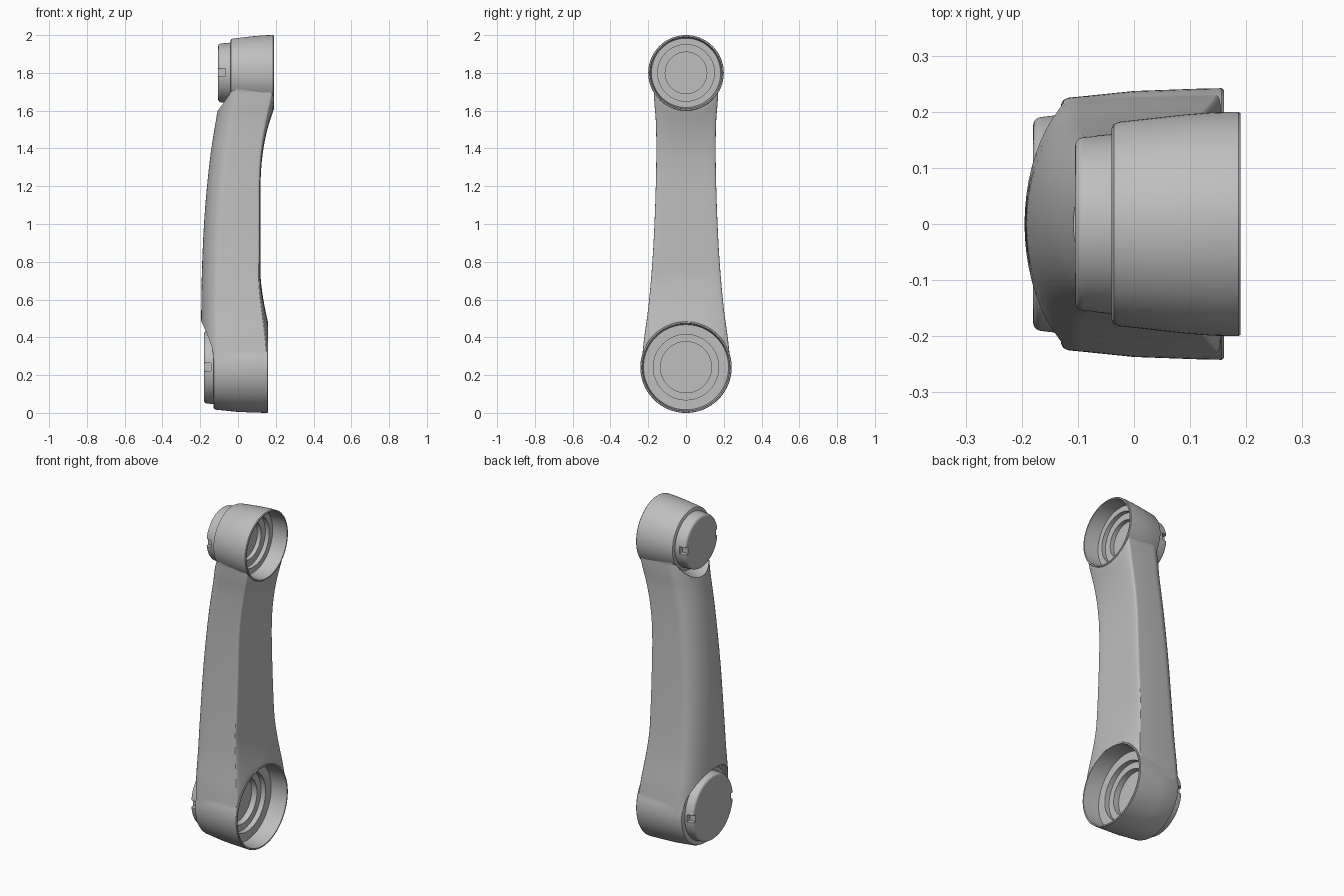
import bpy, bmesh, math
from mathutils import Vector

cube = bpy.data.objects.get("Cube")
if cube:
    bpy.data.objects.remove(cube, do_unlink=True)

grey = bpy.data.materials.new("light_grey_shell")
grey.use_nodes = True
grey.diffuse_color = (0.52, 0.52, 0.52, 1)
grey.node_tree.nodes["Principled BSDF"].inputs["Base Color"].default_value = (0.52, 0.52, 0.52, 1)


def loft(name, rings):
    """Skin a list of closed point rings and cap both ends."""
    bm = bmesh.new()
    loops = [[bm.verts.new(p) for p in ring] for ring in rings]
    n = len(loops[0])
    for a, b in zip(loops, loops[1:]):
        for i in range(n):
            j = (i + 1) % n
            bm.faces.new((a[i], a[j], b[j], b[i]))
    bm.faces.new(loops[0])
    bm.faces.new(loops[-1])
    bmesh.ops.recalc_face_normals(bm, faces=bm.faces)
    mesh = bpy.data.meshes.new(name)
    bm.to_mesh(mesh)
    bm.free()
    mesh.materials.append(grey)
    obj = bpy.data.objects.new(name, mesh)
    bpy.context.collection.objects.link(obj)
    return obj


def lathe(name, profile, zc, n=96):
    """Turn (x, radius) points around the joint axis at height zc."""
    angles = [2 * math.pi * i / n for i in range(n)]
    return loft(name, [[(x, r * math.cos(a), zc + r * math.sin(a)) for a in angles]
                       for x, r in profile])


def box(name, lo, hi):
    (x0, y0, z0), (x1, y1, z1) = lo, hi
    return loft(name, [[(x0, y0, z), (x1, y0, z), (x1, y1, z), (x0, y1, z)] for z in (z0, z1)])


def boolean(target, tool, operation):
    mod = target.modifiers.new(operation, 'BOOLEAN')
    mod.operation = operation
    mod.solver = 'EXACT'
    mod.object = tool
    bpy.context.view_layer.objects.active = target
    bpy.ops.object.modifier_apply(modifier=mod.name)
    bpy.data.objects.remove(tool, do_unlink=True)


def smooth(obj, degrees):
    bpy.ops.object.select_all(action='DESELECT')
    obj.select_set(True)
    bpy.context.view_layer.objects.active = obj
    bpy.ops.object.shade_smooth_by_angle(angle=math.radians(degrees))


def curve(points, z):
    """Smooth interpolation through (z, value) points."""
    k = max(i for i in range(len(points) - 1) if points[i][0] <= z or i == 0)
    (z0, v0), (z1, v1) = points[k], points[k + 1]

    def slope(i):
        a, b = points[max(i - 1, 0)], points[min(i + 1, len(points) - 1)]
        return (b[1] - a[1]) / (b[0] - a[0])
    t, h = (z - z0) / (z1 - z0), z1 - z0
    return ((2*t**3 - 3*t**2 + 1) * v0 + (t**3 - 2*t**2 + t) * h * slope(k)
            + (3*t**2 - 2*t**3) * v1 + (t**3 - t**2) * h * slope(k + 1))


# Joint sizes: axis height, rim x, back x, rim radius, back radius,
# cap face x, cap radius, flare reach, flare power
LOWER = dict(z=0.242, rim=0.16, back=-0.13, R=0.242, r=0.225, cap=-0.18, cr=0.196,
             reach=0.27, power=1.6, steps=((0.10, 0.173), (0.13, 0.135)), floor=0.165)
UPPER = dict(z=1.80, rim=0.19, back=-0.04, R=0.20, r=0.182, cap=-0.105, cr=0.16,
             reach=0.50, power=2.8, steps=((0.09, 0.15), (0.115, 0.11)), floor=0.14)

# Arm outline along its height
BACK = [(0.26, -0.196), (0.5, -0.195), (0.75, -0.191), (1.0, -0.18), (1.2, -0.164),
        (1.4, -0.141), (1.6, -0.108), (1.8, -0.075)]
WIDTH = [(0.26, 0.236), (0.4, 0.221), (0.5, 0.207), (0.6, 0.195), (0.8, 0.178), (1.0, 0.167),
         (1.2, 0.16), (1.4, 0.157), (1.55, 0.16), (1.65, 0.168), (1.8, 0.174)]


def open_side(y, z):
    """Face on the open side, flaring radially into each cup rim."""
    x = 0.118
    for j in (LOWER, UPPER):
        d = max(0, math.hypot(y, z - j["z"]) - j["R"])
        x += (j["rim"] - 0.002 - 0.118) * max(0, 1 - d / j["reach"]) ** j["power"]
    return x


def section(z):
    w, back, ring = curve(WIDTH, z), curve(BACK, z), []
    for i in range(25):                      # rounded back
        a = math.pi * (i / 24 - 0.5)
        ring.append((back + 0.10 * (1 - math.cos(a)), 0.965 * w * math.sin(a), z))
    for i in range(25):                      # flat open side with small round corners
        a = math.pi * (0.5 - i / 24)
        y = w * math.copysign(abs(math.sin(a)) ** 0.35, a)
        drop = 0.02 * (1 - max(0, math.cos(a)) ** 0.35)
        ring.append((open_side(y, z) - drop, y, z))
    return ring


arm = loft("arm_link", [section(0.27 + 1.51 * i / 70) for i in range(71)])

# Relief around the caps, cut only from the arm
for j in (LOWER, UPPER):
    x, r = j["back"] + 0.002, j["r"]
    boolean(arm, lathe("relief", [(x, r - 0.008), (x - 0.012, r), (x - 0.065, r + 0.018),
                                  (x - 0.2, r + 0.03)], j["z"]), 'DIFFERENCE')

# Cups joined to the arm
for j in (LOWER, UPPER):
    b, f, R, r = j["back"], j["rim"], j["R"], j["r"]
    boolean(arm, lathe("cup", [(b, r - 0.012), (b + 0.004, r - 0.004), (b + 0.013, r),
                               (b + 0.13, R - 0.005), (f - 0.05, R - 0.001), (f - 0.004, R),
                               (f, R - 0.003)], j["z"]), 'UNION')

# Stepped sockets inside the cups
for j in (LOWER, UPPER):
    f, R = j["rim"], j["R"]
    (d1, r1), (d2, r2) = j["steps"]
    boolean(arm, lathe("socket", [(f + 0.05, R - 0.010), (f - 0.012, R - 0.010),
                                  (f - d1, R - 0.017), (f - d1, r1), (f - d2, r1),
                                  (f - d2, r2), (f - j["floor"], r2)], j["z"]), 'DIFFERENCE')
smooth(arm, 28)

# Round caps with a slot on the front and the back edge
for name, j in (("lower_cap", LOWER), ("upper_cap", UPPER)):
    c, r, z = j["cap"], j["cr"], j["z"]
    rounding = [(c + 0.016 * (1 - math.sin(a)), r - 0.004 - 0.016 * (1 - math.cos(a)))
                for a in (math.pi / 2 * (1 - i / 5) for i in range(6))]
    cap = lathe(name, rounding + [(j["back"], r), (j["back"] + 0.01, r)], z)
    for s in (-1, 1):
        ya, yb = sorted((s * (r - 0.03), s * (r + 0.05)))
        boolean(cap, box("slot", (c - 0.02, ya, z - 0.02), (c + 0.038, yb, z + 0.022)),
                'DIFFERENCE')
    smooth(cap, 28)
